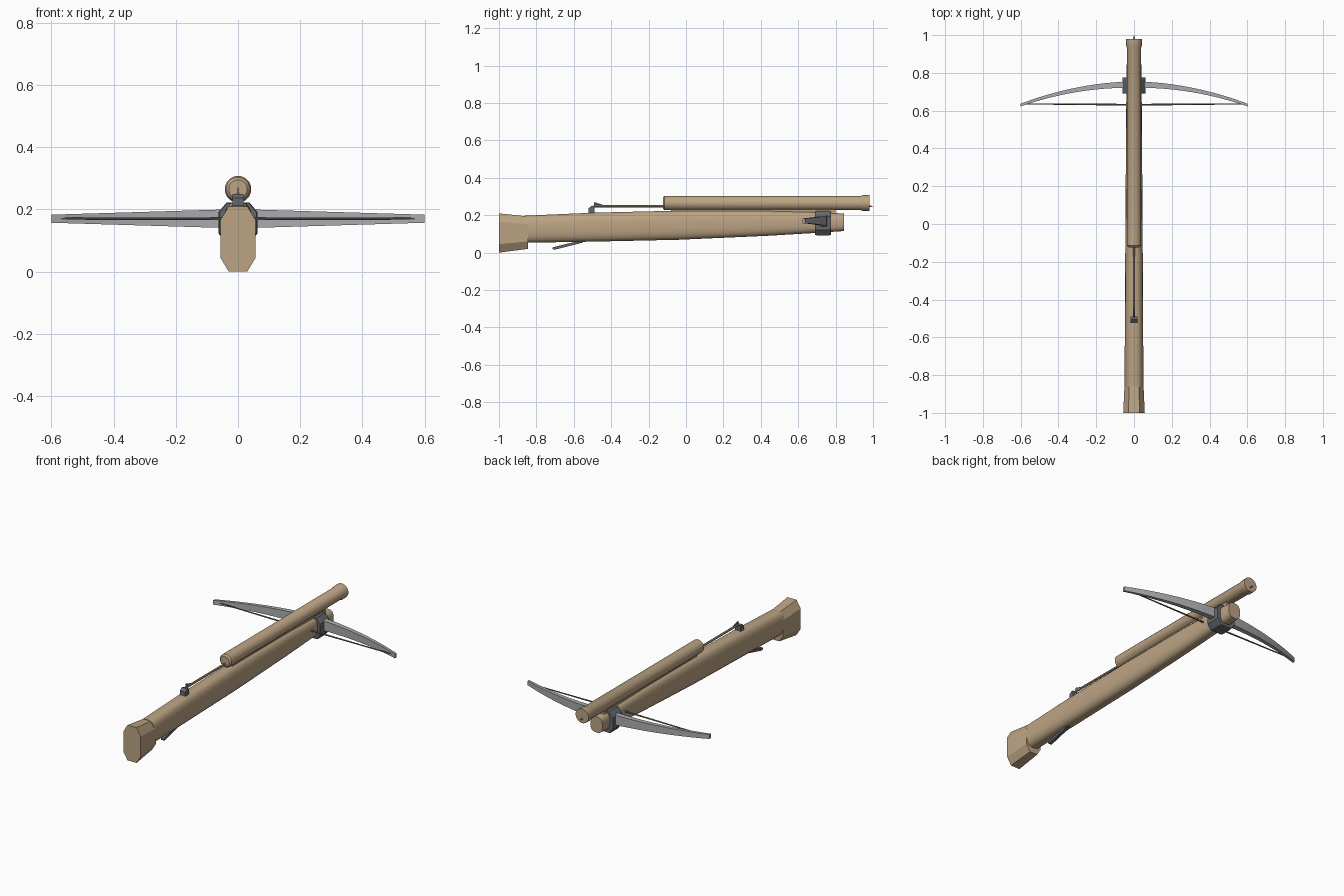
import bpy, bmesh, math

if "Cube" in bpy.data.objects:
    bpy.data.objects.remove(bpy.data.objects["Cube"])


def material(name, rgb):
    m = bpy.data.materials.new(name)
    m.diffuse_color = (*rgb, 1)
    m.use_nodes = True
    m.node_tree.nodes["Principled BSDF"].inputs["Base Color"].default_value = m.diffuse_color
    return m


wood = material("wood", (0.50, 0.37, 0.23))
steel = material("steel", (0.40, 0.41, 0.43))
dark = material("dark_iron", (0.13, 0.14, 0.15))
cord = material("cord", (0.20, 0.17, 0.14))


def skin(name, rings, mat, smooth=True):
    """Join equal-length rings of points into one capped solid."""
    bm = bmesh.new()
    vs = [[bm.verts.new(p) for p in r] for r in rings]
    n = len(rings[0])
    for a, b in zip(vs, vs[1:]):
        for i in range(n):
            j = (i + 1) % n
            bm.faces.new((a[i], a[j], b[j], b[i]))
    bm.faces.new(vs[0])
    bm.faces.new(vs[-1])
    bmesh.ops.recalc_face_normals(bm, faces=bm.faces)
    me = bpy.data.meshes.new(name)
    bm.to_mesh(me)
    bm.free()
    ob = bpy.data.objects.new(name, me)
    bpy.context.collection.objects.link(ob)
    me.materials.append(mat)
    if smooth:
        bpy.ops.object.select_all(action='DESELECT')
        ob.select_set(True)
        bpy.context.view_layer.objects.active = ob
        bpy.ops.object.shade_smooth_by_angle(angle=math.radians(35))
    return ob


def oval(y, w, z0, z1, n=20, power=2.0):
    """Rounded section across the y axis; a higher power is boxier."""
    pts = []
    for i in range(n):
        t = 2 * math.pi * (i + 0.5) / n
        c, s = math.cos(t), math.sin(t)
        x = math.copysign(abs(c) ** (2 / power), c)
        z = math.copysign(abs(s) ** (2 / power), s)
        pts.append((w * x, y, (z0 + z1) / 2 + (z1 - z0) / 2 * z))
    return pts


def chamfered(y, w, z0, z1, cx, cz):
    """Eight-sided section with cut corners."""
    return [(x, y, z) for x, z in (
        (w - cx, z0), (w, z0 + cz), (w, z1 - cz), (w - cx, z1),
        (cx - w, z1), (-w, z1 - cz), (-w, z0 + cz), (cx - w, z0))]


def box(name, w, profile, mat):
    """Side profile (y, z) given a width in x."""
    return skin(name, [[(x, y, z) for y, z in profile] for x in (-w, w)], mat, False)


# Stock
stations = [(-0.86, 0.050, 0.052, 0.198), (-0.50, 0.049, 0.058, 0.214),
            (-0.04, 0.046, 0.068, 0.225), (0.43, 0.043, 0.089, 0.225),
            (0.70, 0.041, 0.105, 0.218), (0.845, 0.040, 0.115, 0.209)]
skin("stock", [oval(*s, power=2.8) for s in stations], wood)

# Butt
skin("butt", [chamfered(-1.0, 0.057, 0.0, 0.21, 0.027, 0.045),
              chamfered(-0.845, 0.050, 0.02, 0.193, 0.025, 0.04)], wood, False)

# Barrel with chamfered back end and slightly flared muzzle
barrel = [(-0.124, 0.030), (-0.115, 0.039), (0.935, 0.039), (0.945, 0.043), (0.98, 0.043)]
skin("barrel", [oval(y, r, 0.265 - r, 0.265 + r, 16) for y, r in barrel], wood)

# Block seating the barrel on the stock
box("barrel_seat", 0.018, [(-0.08, 0.20), (0.80, 0.195), (0.80, 0.24), (-0.08, 0.24)], wood)

# Bolt shaft, point and fin
bolt = [(-0.49, 0.007), (0.98, 0.006), (1.0, 0.001)]
skin("bolt_shaft", [oval(y, r, 0.248 - r, 0.248 + r, 8) for y, r in bolt], wood)
box("bolt_fin", 0.002, [(-0.495, 0.245), (-0.42, 0.248), (-0.49, 0.270)], dark)

# Nut and trigger
box("nut", 0.018, [(-0.522, 0.205), (-0.49, 0.205), (-0.49, 0.247),
                   (-0.505, 0.250), (-0.522, 0.236)], dark)
box("trigger", 0.010, [(-0.712, 0.018), (-0.70, 0.016), (-0.55, 0.054),
                       (-0.55, 0.066), (-0.60, 0.056), (-0.714, 0.028)], dark)

# Bow, a tapering curved bar
limb = []
for i in range(-12, 13):
    t = i / 12
    y = 0.738 - 0.108 * t * t
    d = 0.017 - 0.010 * abs(t)
    h = 0.031 - 0.018 * abs(t)
    limb.append([(0.6 * t, y + a * d, 0.17 + b * h)
                 for a, b in ((-1, -1), (1, -1), (1, 1), (-1, 1))])
skin("bow", limb, steel)

# String, slightly thicker in the middle
string = []
for x, y, r in ((-0.585, 0.636, 0.003), (-0.3, 0.634, 0.004), (0, 0.631, 0.005),
                (0.3, 0.634, 0.004), (0.585, 0.636, 0.003)):
    string.append([(x, y + r * math.cos(k * math.pi / 4), 0.17 + r * math.sin(k * math.pi / 4))
                   for k in range(8)])
skin("string", string, cord)

# Bracket holding the bow to the stock
skin("bow_bracket", [chamfered(0.690, 0.060, 0.095, 0.220, 0.025, 0.030),
                     chamfered(0.700, 0.062, 0.092, 0.222, 0.025, 0.030),
                     chamfered(0.765, 0.062, 0.092, 0.222, 0.025, 0.030),
                     chamfered(0.775, 0.060, 0.095, 0.220, 0.025, 0.030)], dark, False)
